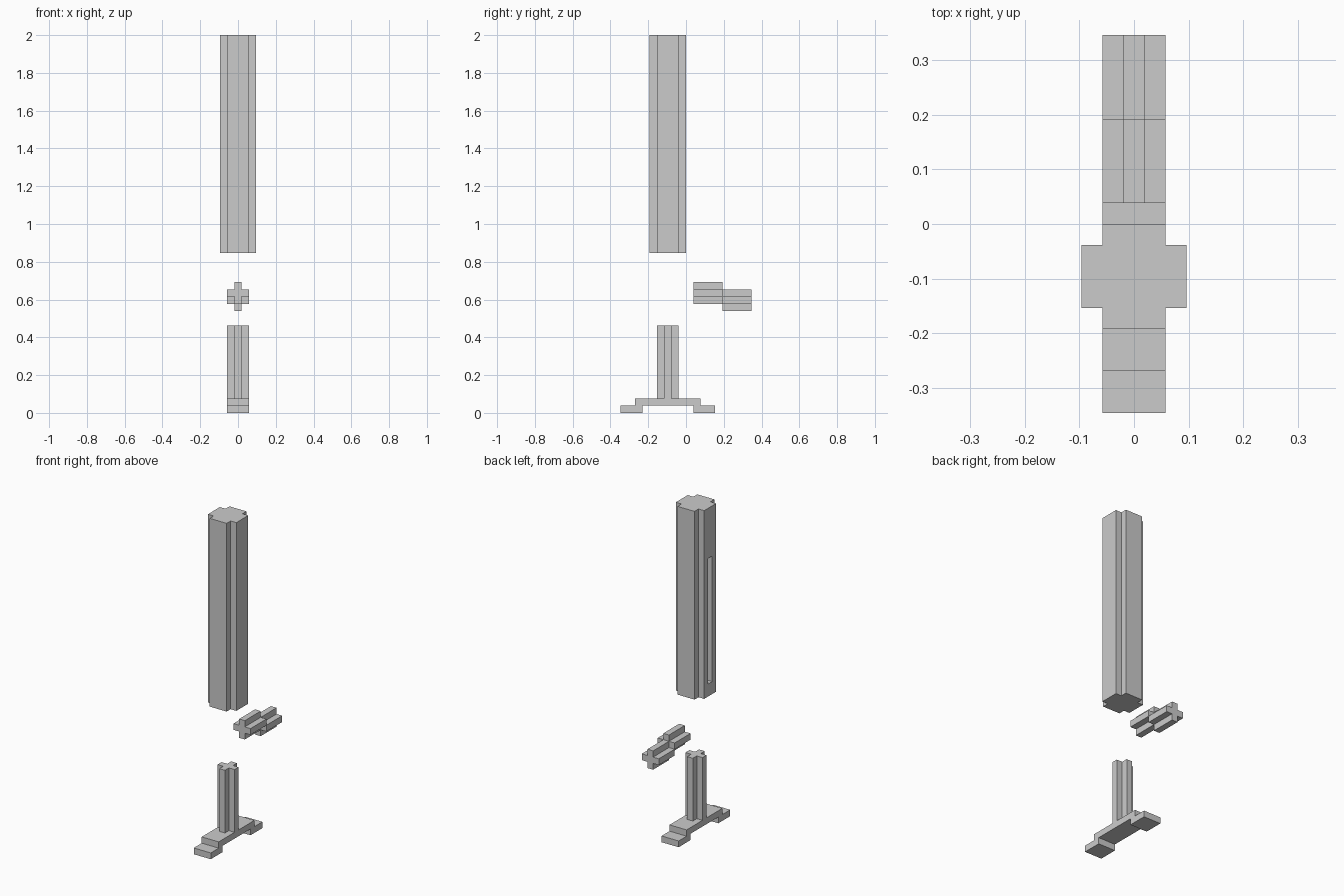
import bpy, bmesh
from mathutils import Vector

if "Cube" in bpy.data.objects:
    bpy.data.objects.remove(bpy.data.objects["Cube"])

U = 2 / 52  # grid step that every part snaps to


def prism(name, profile, axis, start, end):
    """Extrude a closed profile (grid steps) along an axis: 'X', 'Y' or 'Z'."""
    place = {
        'X': lambda a, b, d: (d, a, b),
        'Y': lambda a, b, d: (a, d, b),
        'Z': lambda a, b, d: (a, b, d),
    }[axis]
    bm = bmesh.new()
    face = bm.faces.new([bm.verts.new(Vector(place(a, b, start)) * U) for a, b in profile])
    moved = bmesh.ops.extrude_face_region(bm, geom=[face])['geom']
    offset = Vector(place(0, 0, end - start)) * U
    bmesh.ops.translate(bm, vec=offset, verts=[v for v in moved if isinstance(v, bmesh.types.BMVert)])
    bmesh.ops.recalc_face_normals(bm, faces=bm.faces)
    mesh = bpy.data.meshes.new(name)
    bm.to_mesh(mesh)
    bm.free()
    obj = bpy.data.objects.new(name, mesh)
    bpy.context.collection.objects.link(obj)
    return obj


def cross(ca, cb, arm, half):
    """Plus-shaped outline: arms reach 'arm' from the centre and are 2*half wide."""
    pts = []
    a, b = 1, 0
    for _ in range(4):
        for p, q in ((arm, -half), (arm, half), (half, half)):
            pts.append((ca + p * a - q * b, cb + p * b + q * a))
        a, b = -b, a
    return pts


# Stepped foot with two pads
prism("foot", [(-9, 0), (-6, 0), (-6, 1), (1, 1), (1, 0), (4, 0),
               (4, 1), (2, 1), (2, 2), (-7, 2), (-7, 1), (-9, 1)], 'X', -1.5, 1.5)

# Stem standing on the foot
prism("stem", cross(0, -2.5, 1.5, 0.5), 'Z', 2, 12)

# Floating connector: two plus-shaped bars, the rear one a step lower
prism("connector_front", cross(0, 16.5, 1.5, 0.5), 'Y', 1, 5)
prism("connector_rear", cross(0, 15.5, 1.5, 0.5), 'Y', 5, 9)

# Tall column with a slot in its left face
column = prism("column", cross(0, -2.5, 2.5, 1.5), 'Z', 22, 52)
cutter = prism("slot_cutter", [(-3.5, -3), (-1.5, -3), (-1.5, -2), (-3.5, -2)], 'Z', 24, 44)
cutter.hide_render = True
cutter.hide_viewport = True
slot = column.modifiers.new("slot", 'BOOLEAN')
slot.operation = 'DIFFERENCE'
slot.solver = 'EXACT'
slot.object = cutter
